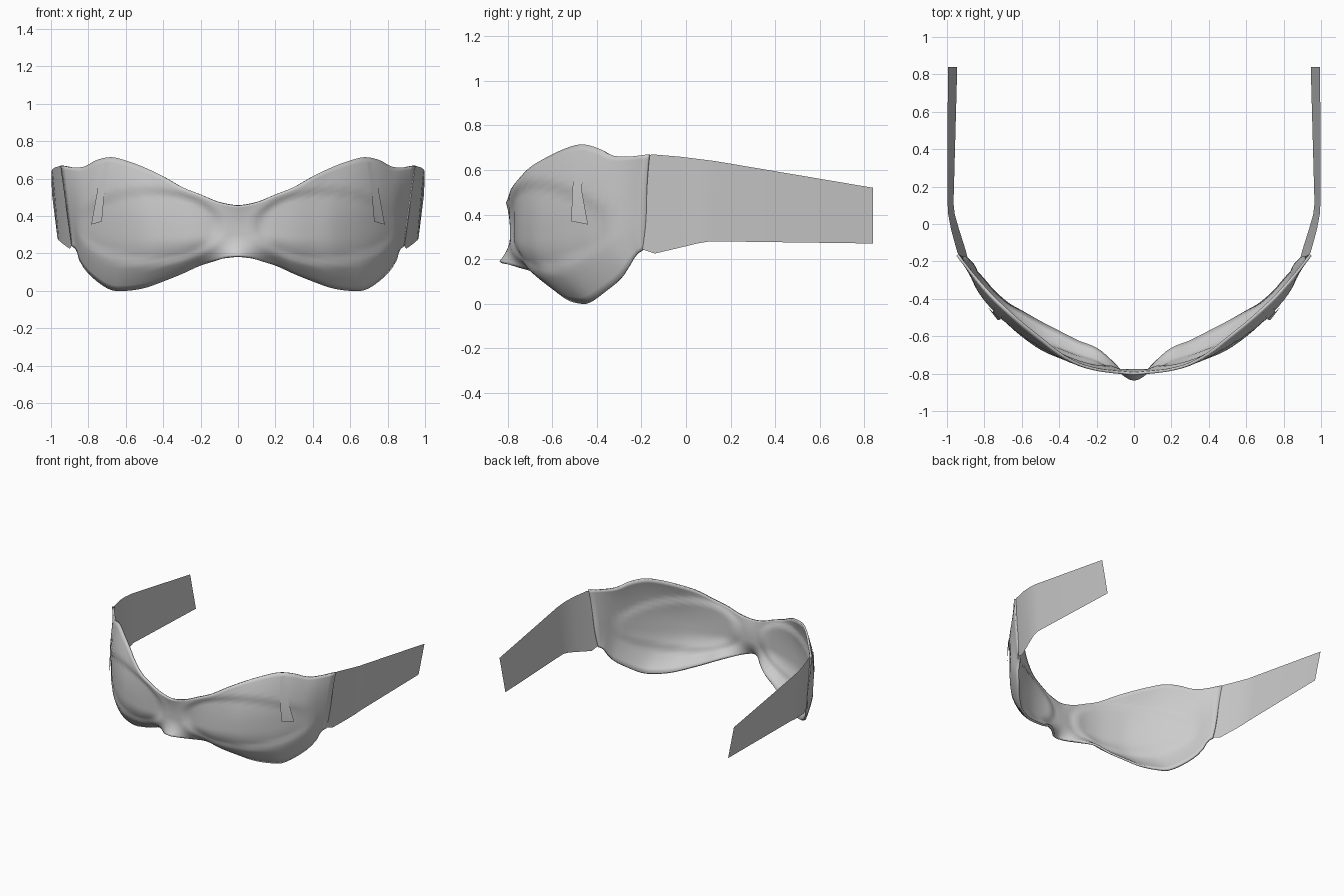
import bpy, bmesh, math

if "Cube" in bpy.data.objects:
    bpy.data.objects.remove(bpy.data.objects["Cube"])

grey = bpy.data.materials.new("light_grey")
grey.diffuse_color = (0.6, 0.6, 0.6, 1)
grey.use_nodes = True
grey.node_tree.nodes["Principled BSDF"].inputs["Base Color"].default_value = grey.diffuse_color

# Half-mask stations: x, bottom z, top z, bottom rim y, front bulge y, top rim y
STATIONS = [
    (0.00, .190, .455, -.838, -.790, -.808),
    (0.06, .180, .463, -.810, -.790, -.803),
    (0.12, .160, .480, -.745, -.790, -.797),
    (0.20, .135, .515, -.670, -.788, -.785),
    (0.30, .090, .555, -.630, -.770, -.755),
    (0.40, .050, .612, -.580, -.735, -.700),
    (0.50, .015, .660, -.530, -.690, -.620),
    (0.60, .000, .697, -.475, -.620, -.540),
    (0.68, .005, .715, -.430, -.550, -.470),
    (0.76, .055, .698, -.360, -.465, -.395),
    (0.82, .115, .665, -.290, -.385, -.330),
    (0.88, .210, .660, -.230, -.285, -.260),
    (0.95, .240, .670, -.200, -.180, -.170),
]


def station(x):
    """Smoothly interpolated station values at x."""
    n = len(STATIONS)
    i = max(k for k in range(n - 1) if STATIONS[k][0] <= x + 1e-9)
    a, b = STATIONS[i], STATIONS[i + 1]
    h = b[0] - a[0]
    t = (x - a[0]) / h

    def slope(k, c):
        if k == 0:
            return 0.0
        lo, hi = STATIONS[k - 1], STATIONS[min(k + 1, n - 1)]
        return (hi[c] - lo[c]) / (hi[0] - lo[0])

    return [(2*t**3 - 3*t*t + 1) * a[c] + (t**3 - 2*t*t + t) * h * slope(i, c)
            + (3*t*t - 2*t**3) * b[c] + (t**3 - t*t) * h * slope(i + 1, c)
            for c in range(1, 6)]


def front_point(x, s):
    """Point on the mask front; s runs from the bottom rim to the top rim."""
    zb, zt, yb, ye, yt = station(x)
    z = zb + (zt - zb) * s
    y = ye + (yb - ye) * max(0, 1 - s / .42) ** 2 + (yt - ye) * max(0, (s - .5) / .5) ** 2
    # shallow lens hollow under the brow
    r = ((x - .47) / .38) ** 2 + ((z - .345) / .195) ** 2
    y += .018 * min(1, max(0, (1.08 - r) / .25))
    # raked outer end
    px = x - .06 * (1 - s) * max(0, (x - .85) / .1)
    return (px, y, z)


def add_object(name, bm, angle):
    bmesh.ops.recalc_face_normals(bm, faces=bm.faces)
    me = bpy.data.meshes.new(name)
    bm.to_mesh(me)
    bm.free()
    me.materials.append(grey)
    ob = bpy.data.objects.new(name, me)
    bpy.context.collection.objects.link(ob)
    bpy.ops.object.select_all(action='DESELECT')
    ob.select_set(True)
    bpy.context.view_layer.objects.active = ob
    bpy.ops.object.shade_smooth_by_angle(angle=math.radians(angle))
    return ob


def grid(bm, rows):
    vs = [[bm.verts.new(p) for p in row] for row in rows]
    for r0, r1 in zip(vs, vs[1:]):
        for k in range(len(r0) - 1):
            bm.faces.new((r0[k], r1[k], r1[k + 1], r0[k + 1]))


# Mask front: both halves as one curved sheet, thickened inwards
COLS, ROWS = 38, 24
bm = bmesh.new()
rows = []
for i in range(-COLS, COLS + 1):
    side = -1 if i < 0 else 1
    column = [front_point(.95 * abs(i) / COLS, j / ROWS) for j in range(ROWS + 1)]
    rows.append([(side * p[0], p[1], p[2]) for p in column])
grid(bm, rows)
mask = add_object("mask_front", bm, 50)
# keep the outside facing forward so the thickness grows to the back
if sum(p.normal.y * p.area for p in mask.data.polygons) > 0:
    mask.data.flip_normals()
wall = mask.modifiers.new("wall", 'SOLIDIFY')
wall.thickness = .015
wall.offset = -1

# Temple straps: thin sheets leaning outwards at the top
TOP = [(.915, -.21, .655), (.945, -.15, .67), (.978, -.03, .66), (.993, .05, .65),
       (.998, .13, .64), (.995, .84, .52)]
LOW = [(.885, -.20, .245), (.90, -.14, .225), (.938, -.02, .253), (.958, .05, .27),
       (.965, .11, .28), (.945, .84, .27)]
for side, label in ((-1, "left"), (1, "right")):
    bm = bmesh.new()
    grid(bm, [[(side * x, y, z) for x, y, z in edge] for edge in (LOW, TOP)])
    add_object(label + "_strap", bm, 40)

    # Small folded tab on the outer brow
    bm = bmesh.new()
    tab = [[(.69, -.475, .69), (.715, -.510, .52), (.728, -.515, .37)],
           [(.735, -.425, .69), (.755, -.470, .52), (.785, -.440, .355)]]
    grid(bm, [[(side * x, y, z) for x, y, z in edge] for edge in tab])
    add_object(label + "_brow_tab", bm, 40)
